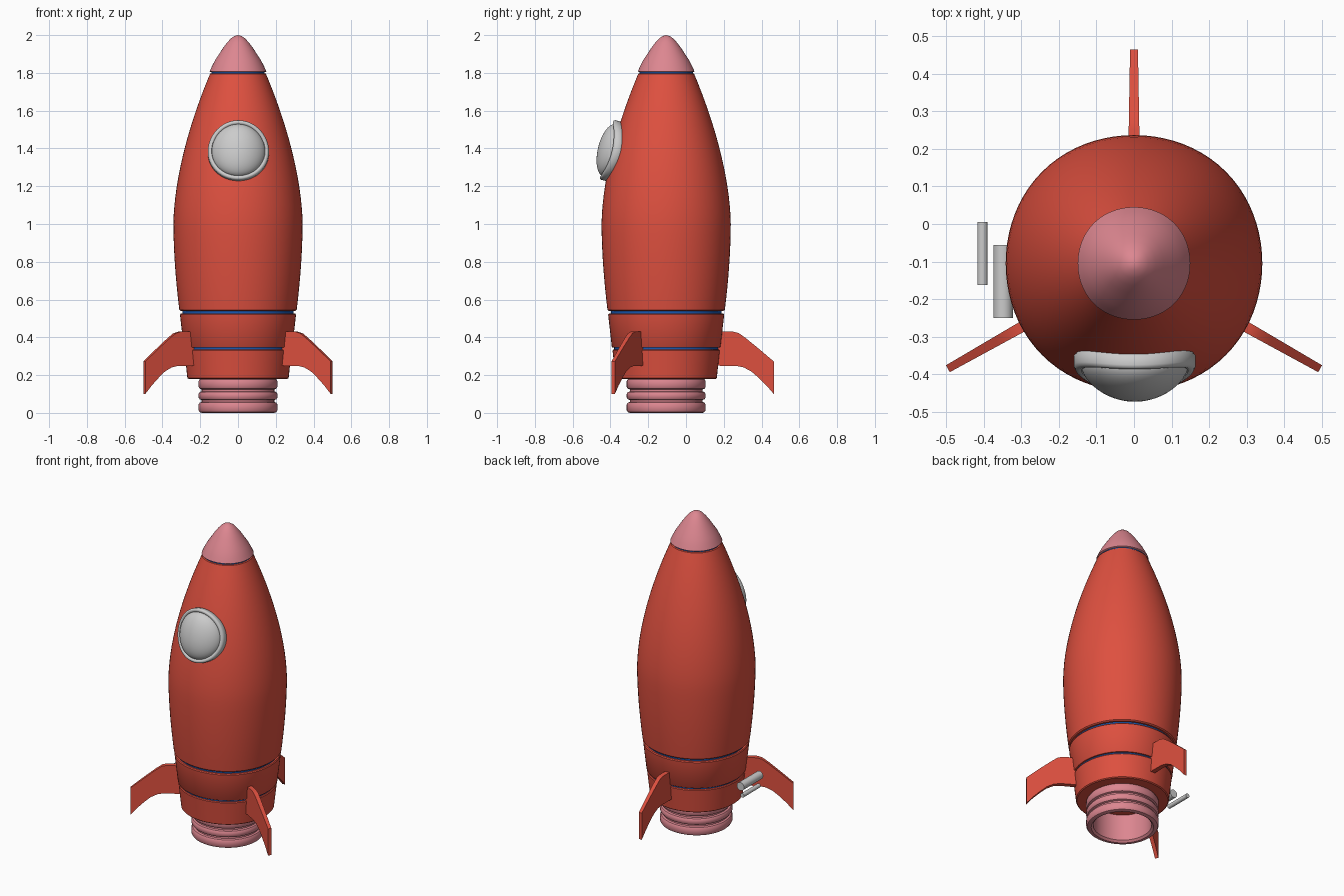
import bpy, bmesh, math
from math import radians, cos, sin, pi
from mathutils import Matrix, Vector

if "Cube" in bpy.data.objects:
    bpy.data.objects.remove(bpy.data.objects["Cube"])

AXIS = Vector((0, -0.105, 0))


def material(name, rgb):
    m = bpy.data.materials.new(name)
    m.diffuse_color = (*rgb, 1)
    m.use_nodes = True
    m.node_tree.nodes["Principled BSDF"].inputs["Base Color"].default_value = m.diffuse_color
    return m


RED = material("red_paint", (0.73, 0.08, 0.05))
PINK = material("pink_paint", (0.72, 0.24, 0.28))
BLUE = material("blue_trim", (0.01, 0.1, 0.45))


def finish(name, bm, mat=None, angle=35):
    bmesh.ops.remove_doubles(bm, verts=bm.verts, dist=1e-5)
    bmesh.ops.recalc_face_normals(bm, faces=bm.faces)
    me = bpy.data.meshes.new(name)
    bm.to_mesh(me)
    bm.free()
    ob = bpy.data.objects.new(name, me)
    bpy.context.collection.objects.link(ob)
    if mat:
        me.materials.append(mat)
    bpy.ops.object.select_all(action='DESELECT')
    ob.select_set(True)
    bpy.context.view_layer.objects.active = ob
    bpy.ops.object.shade_smooth_by_angle(angle=radians(angle))
    return ob


def lathe(profile, closed=False, square=0.006, n=80):
    """Spin (radius, height) points round z; square gives a slightly boxy circle."""
    bm = bmesh.new()
    rings = []
    for r, z in profile:
        ring = []
        for i in range(n):
            a = 2 * pi * i / n
            q = r * (1 + square * (1 - cos(4 * a)))
            ring.append(bm.verts.new((q * cos(a), q * sin(a), z)))
        rings.append(ring)
    pairs = list(zip(rings, rings[1:]))
    if closed:
        pairs.append((rings[-1], rings[0]))
    for a, b in pairs:
        for i in range(n):
            j = (i + 1) % n
            bm.faces.new((a[i], a[j], b[j], b[i]))
    bmesh.ops.remove_doubles(bm, verts=bm.verts, dist=1e-5)
    bmesh.ops.dissolve_degenerate(bm, edges=bm.edges, dist=1e-6)
    return bm


def turned(name, profile, mat, closed=False):
    ob = finish(name, lathe(profile, closed), mat)
    ob.location = AXIS
    return ob


# Main hull: widest at z = 1
hull = [(0, 0.54), (0.304, 0.54)]
hull += [(0.342 - 0.032 * ((1 - z) / 0.46) ** 1.8, z)
         for z in [0.546 + 0.454 * i / 8 for i in range(8)]]
hull += [(0.342 - 0.194 * (t / 16) ** 1.72, 1 + 0.795 * t / 16) for t in range(17)]
hull += [(0.143, 1.798), (0, 1.798)]
turned("hull", hull, RED)

# Lower hull bands
turned("upper_band", [(0, 0.345), (0.284, 0.345), (0.288, 0.35), (0.307, 0.52),
                      (0.303, 0.526), (0, 0.526)], RED)
turned("lower_band", [(0, 0.18), (0.262, 0.18), (0.268, 0.185), (0.284, 0.33),
                      (0.28, 0.335), (0, 0.335)], RED)

# Blue trim showing in the grooves
for name, r, z in (("upper_trim", 0.293, 0.533), ("lower_trim", 0.275, 0.34),
                   ("nose_trim", 0.141, 1.801)):
    turned(name, [(0, z - 0.01), (r, z - 0.01), (r, z + 0.01), (0, z + 0.01)], BLUE)

# Nose cone
turned("nose_cone", [(0, 1.804), (0.144, 1.804), (0.15, 1.808), (0.138, 1.835),
                     (0.121, 1.868), (0.1, 1.9), (0.079, 1.932), (0.058, 1.96),
                     (0.038, 1.982), (0.019, 1.995), (0, 2.0)], PINK)

# Hollow ribbed nozzle
nozzle = [(0.168, 0.185), (0.168, 0.012), (0.18, 0)]
for lo, hi in ((0, 0.058), (0.068, 0.114), (0.124, 0.182)):
    nozzle += [(0.192, lo), (0.203, lo + 0.004), (0.209, lo + 0.014),
               (0.209, hi - 0.014), (0.203, hi - 0.004), (0.192, hi)]
turned("nozzle", nozzle, PINK, closed=True)

# Three swept fins, tapering in thickness towards the tip
FIN = [(0.22, 0.43), (0.355, 0.43), (0.385, 0.422), (0.42, 0.397), (0.49, 0.34),
       (0.57, 0.272), (0.57, 0.10), (0.53, 0.146), (0.485, 0.19), (0.45, 0.22),
       (0.41, 0.241), (0.37, 0.249), (0.22, 0.25)]
for name, ang in (("back_fin", 90), ("left_fin", 209.5), ("right_fin", 330.5)):
    bm = bmesh.new()
    sides = []
    for s in (-1, 1):
        sides.append([bm.verts.new((r, s * (0.0165 - 0.006 * (r - 0.22) / 0.35), z))
                      for r, z in FIN])
    bm.faces.new(sides[0])
    bm.faces.new(sides[1][::-1])
    for i in range(len(FIN)):
        j = (i + 1) % len(FIN)
        bm.faces.new((sides[0][i], sides[0][j], sides[1][j], sides[1][i]))
    fin = finish(name, bm, RED)
    fin.location = AXIS
    fin.rotation_euler.z = radians(ang)


# Porthole, tilted with the hull and bent round it
def porthole_part(name, profile, closed):
    bm = lathe(profile, closed, square=0, n=64)
    for v in bm.verts:
        v.co.z -= 1.35 * v.co.x ** 2
    ob = finish(name, bm, None, 50)
    ob.matrix_world = (Matrix.Translation((0.002, -0.405, 1.39))
                       @ Matrix.Rotation(radians(90 - 13.4), 4, 'X'))


porthole_part("porthole_rim", [(0.138, -0.025), (0.158, -0.025), (0.162, -0.018),
                               (0.162, 0.008), (0.158, 0.015), (0.150, 0.017),
                               (0.142, 0.013), (0.138, 0.005)], True)
porthole_part("porthole_glass", [(0.142 * cos(i * pi / 24), 0.062 * sin(i * pi / 24))
                                 for i in range(12)] + [(0, 0.062)], False)

# Two loose rods beside the left fin
for name, r, length, loc in (("large_rod", 0.026, 0.195, (-0.349, -0.153, 0.335)),
                             ("small_rod", 0.0135, 0.168, (-0.404, -0.079, 0.315))):
    bm = bmesh.new()
    bmesh.ops.create_cone(bm, cap_ends=True, segments=32, radius1=r, radius2=r, depth=length)
    rod = finish(name, bm)
    rod.rotation_euler.x = pi / 2
    rod.location = loc
